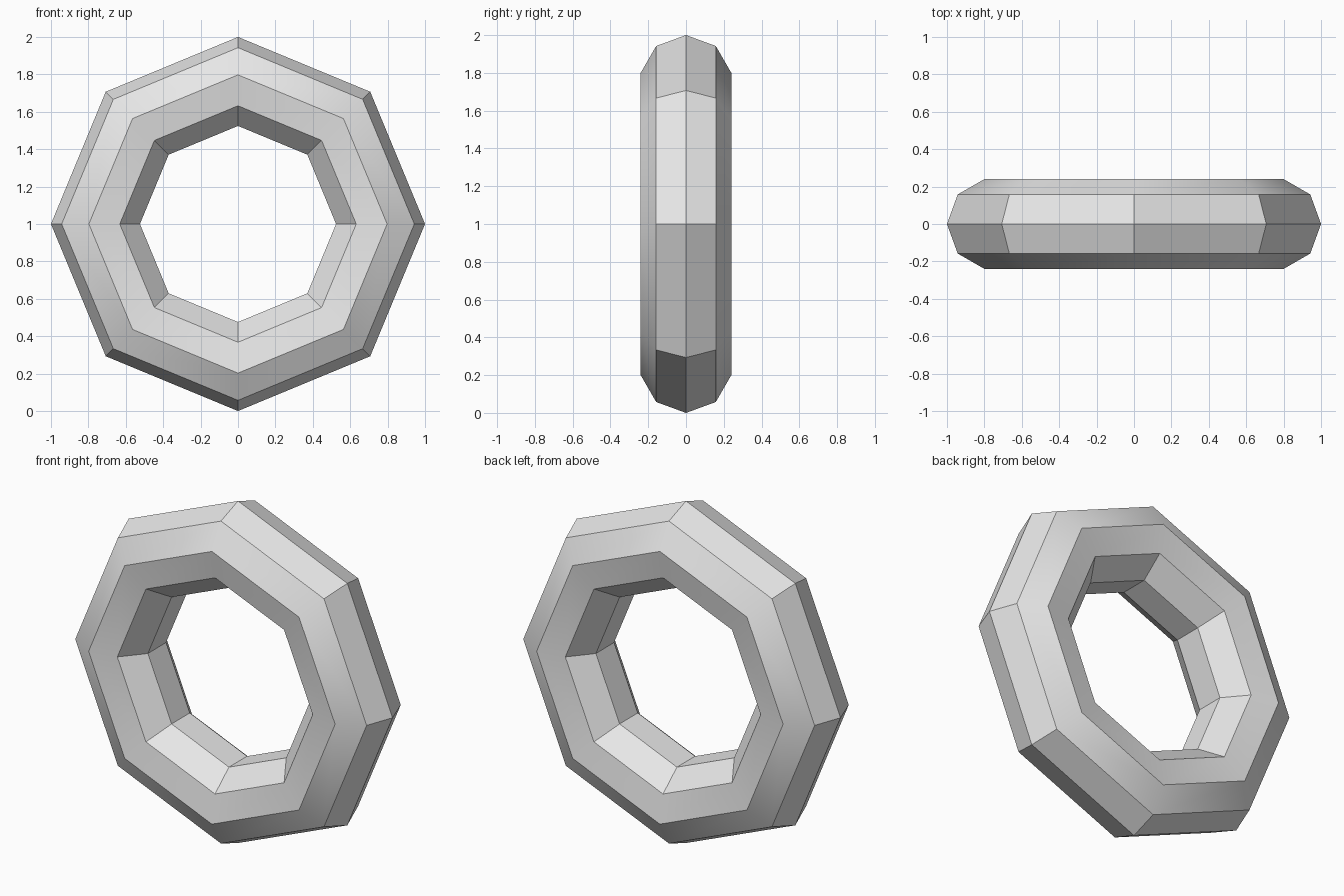
import bpy
import math

# Remove the default cube
cube = bpy.data.objects.get("Cube")
if cube:
    bpy.data.objects.remove(cube, do_unlink=True)

# Single plain grey
grey = bpy.data.materials.new("light grey")
grey.use_nodes = True
colour = (0.8, 0.8, 0.8, 1.0)
grey.diffuse_color = colour
grey.node_tree.nodes["Principled BSDF"].inputs["Base Color"].default_value = colour

# Upright eight-sided ring with a nine-sided tube, scaled to an outer radius of 1
TUBE_RATIO = 0.325
major = 1 / (1 + TUBE_RATIO)
bpy.ops.mesh.primitive_torus_add(
    major_segments=8,
    minor_segments=9,
    major_radius=major,
    minor_radius=major * TUBE_RATIO,
    location=(0, 0, 1),
    rotation=(math.pi / 2, 0, 0),
)
ring = bpy.context.object
ring.name = "ring"
ring.data.materials.append(grey)

# Stand the ring up in its mesh data and soften only the shallow edges
bpy.ops.object.transform_apply(location=False, rotation=True, scale=False)
bpy.ops.object.shade_smooth_by_angle(angle=math.radians(30))
